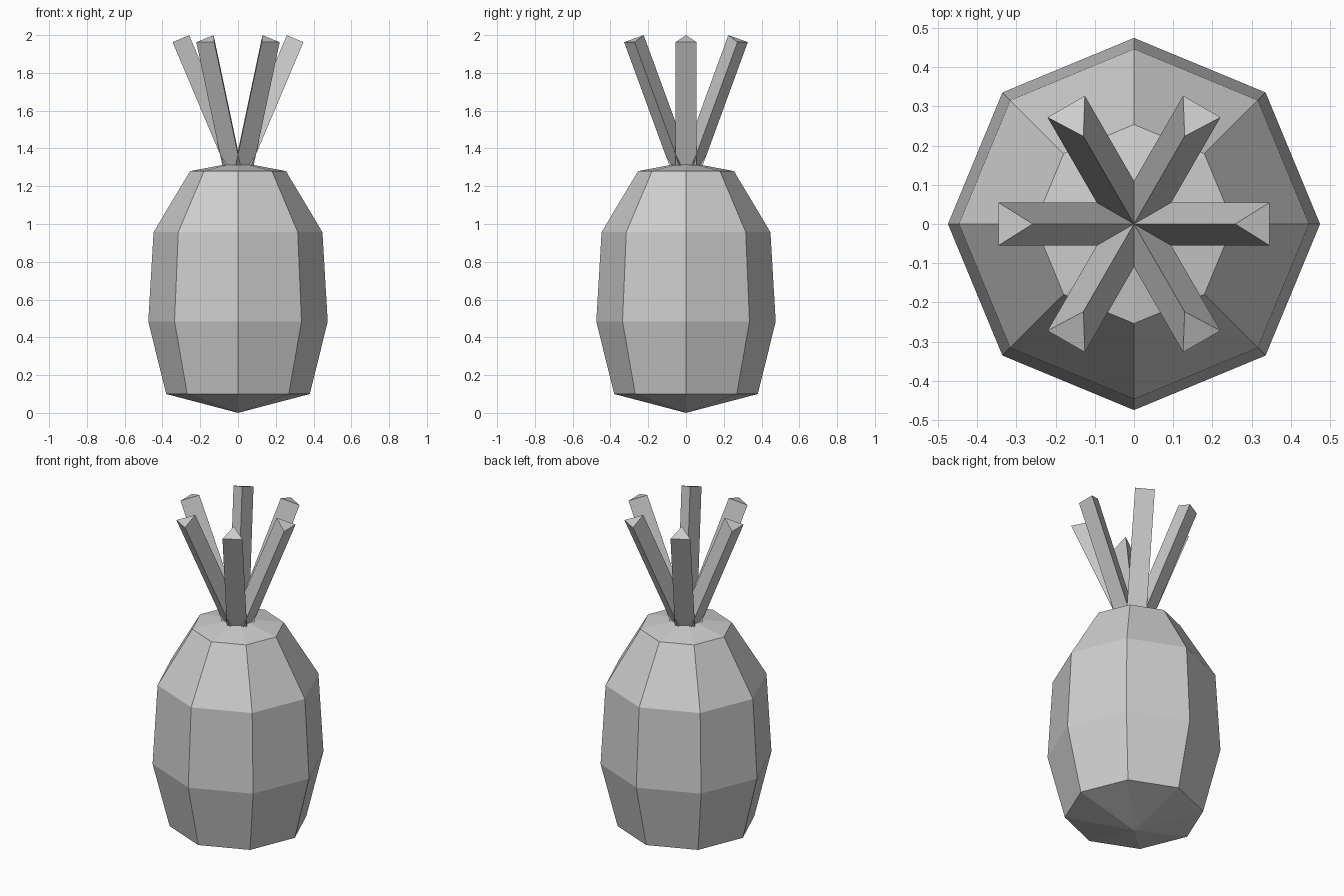
import bpy
import bmesh
from math import cos, sin, tau
from mathutils import Matrix, Vector

old = bpy.data.objects.get("Cube")
if old:
    bpy.data.objects.remove(old, do_unlink=True)

# Single plain grey
grey = bpy.data.materials.new("light_grey")
grey.use_nodes = True
COLOUR = (0.62, 0.62, 0.62, 1)
grey.diffuse_color = COLOUR
grey.node_tree.nodes["Principled BSDF"].inputs["Base Color"].default_value = COLOUR


def finish(bm, name):
    bmesh.ops.recalc_face_normals(bm, faces=bm.faces)
    mesh = bpy.data.meshes.new(name)
    bm.to_mesh(mesh)
    bm.free()
    mesh.materials.append(grey)
    obj = bpy.data.objects.new(name, mesh)
    bpy.context.collection.objects.link(obj)
    return obj


def bridge(bm, a, b):
    n = len(a)
    for i in range(n):
        j = (i + 1) % n
        bm.faces.new((a[i], a[j], b[j], b[i]))


# Fruit body: eight-sided barrel with a shallow point at each end
SIDES = 8
PROFILE = [(0.38, 0.10), (0.475, 0.483), (0.447, 0.957), (0.254, 1.28)]
bm = bmesh.new()
rings = [[bm.verts.new((r * cos(tau * i / SIDES), r * sin(tau * i / SIDES), z))
          for i in range(SIDES)] for r, z in PROFILE]
for lower, upper in zip(rings, rings[1:]):
    bridge(bm, lower, upper)
for ring, z in ((rings[0], 0.0), (rings[-1], 1.328)):
    tip = bm.verts.new((0, 0, z))
    for i in range(SIDES):
        bm.faces.new((ring[i], ring[(i + 1) % SIDES], tip))
finish(bm, "fruit_body")

# Leaves: six triangular prisms leaning outward, ridge towards the middle
LEAVES = 6
TILT = 0.4
LENGTH = 0.71
RADIUS = 0.0635
TOP = Vector((0.317, 0, 1.975))
lean = Matrix.Rotation(TILT, 4, "Y")
for k in range(LEAVES):
    bm = bmesh.new()
    ends = [[bm.verts.new((RADIUS * cos(tau * (i / 3 + 0.5)),
                           RADIUS * sin(tau * (i / 3 + 0.5)), z))
             for i in range(3)] for z in (-LENGTH, 0)]
    bridge(bm, *ends)
    for end in ends:
        bm.faces.new(end)
    turn = Matrix.Rotation(tau * k / LEAVES, 4, "Z")
    bm.transform(turn @ Matrix.Translation(TOP) @ lean)
    finish(bm, f"leaf_{k + 1}")
